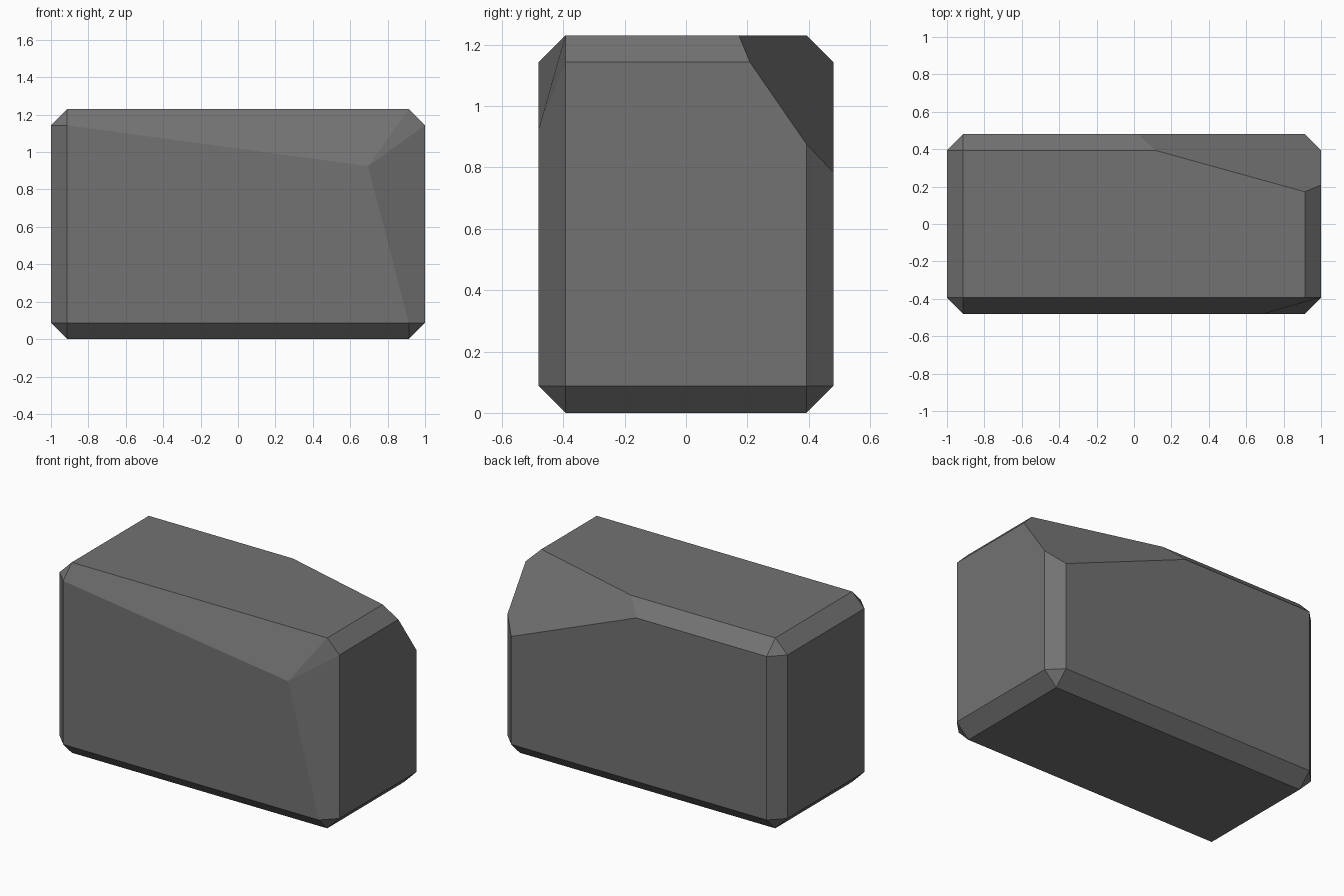
import bpy, bmesh
from mathutils import Vector

if "Cube" in bpy.data.objects:
    bpy.data.objects.remove(bpy.data.objects["Cube"])

W, D, H, B = 2.0, 0.96, 1.23, 0.087   # width, depth, height, chamfer

stone = bpy.data.materials.new("dark grey stone")
stone.diffuse_color = (0.17, 0.17, 0.17, 1)
stone.use_nodes = True
stone.node_tree.nodes["Principled BSDF"].inputs["Base Color"].default_value = stone.diffuse_color

# chamfered block standing on the ground
bm = bmesh.new()
bmesh.ops.create_cube(bm, size=1)
bmesh.ops.scale(bm, vec=(W, D, H), verts=bm.verts)
bmesh.ops.translate(bm, vec=(0, 0, H / 2), verts=bm.verts)
bmesh.ops.bevel(bm, geom=bm.edges[:], offset=B, offset_type='OFFSET',
                segments=1, profile=0.5, affect='EDGES')

# worn front right upper corner: pull its front vertex in and down
corner = Vector((W / 2 - B, -D / 2, H - B))
v = min(bm.verts, key=lambda p: (p.co - corner).length)
v.co = (0.695, -D / 2, 0.925)

# chipped back right upper corner: one sloping cut
n = Vector((0.277, 1.0, 0.69))
cut = bmesh.ops.bisect_plane(bm, geom=bm.verts[:] + bm.edges[:] + bm.faces[:],
                             plane_co=n * (1.274 / n.length_squared),
                             plane_no=n.normalized(), clear_outer=True)
rim = [e for e in cut["geom_cut"] if isinstance(e, bmesh.types.BMEdge)]
bmesh.ops.contextual_create(bm, geom=rim)
bmesh.ops.recalc_face_normals(bm, faces=bm.faces)

mesh = bpy.data.meshes.new("stone_block")
bm.to_mesh(mesh)
bm.free()
mesh.materials.append(stone)
block = bpy.data.objects.new("stone_block", mesh)
bpy.context.collection.objects.link(block)
